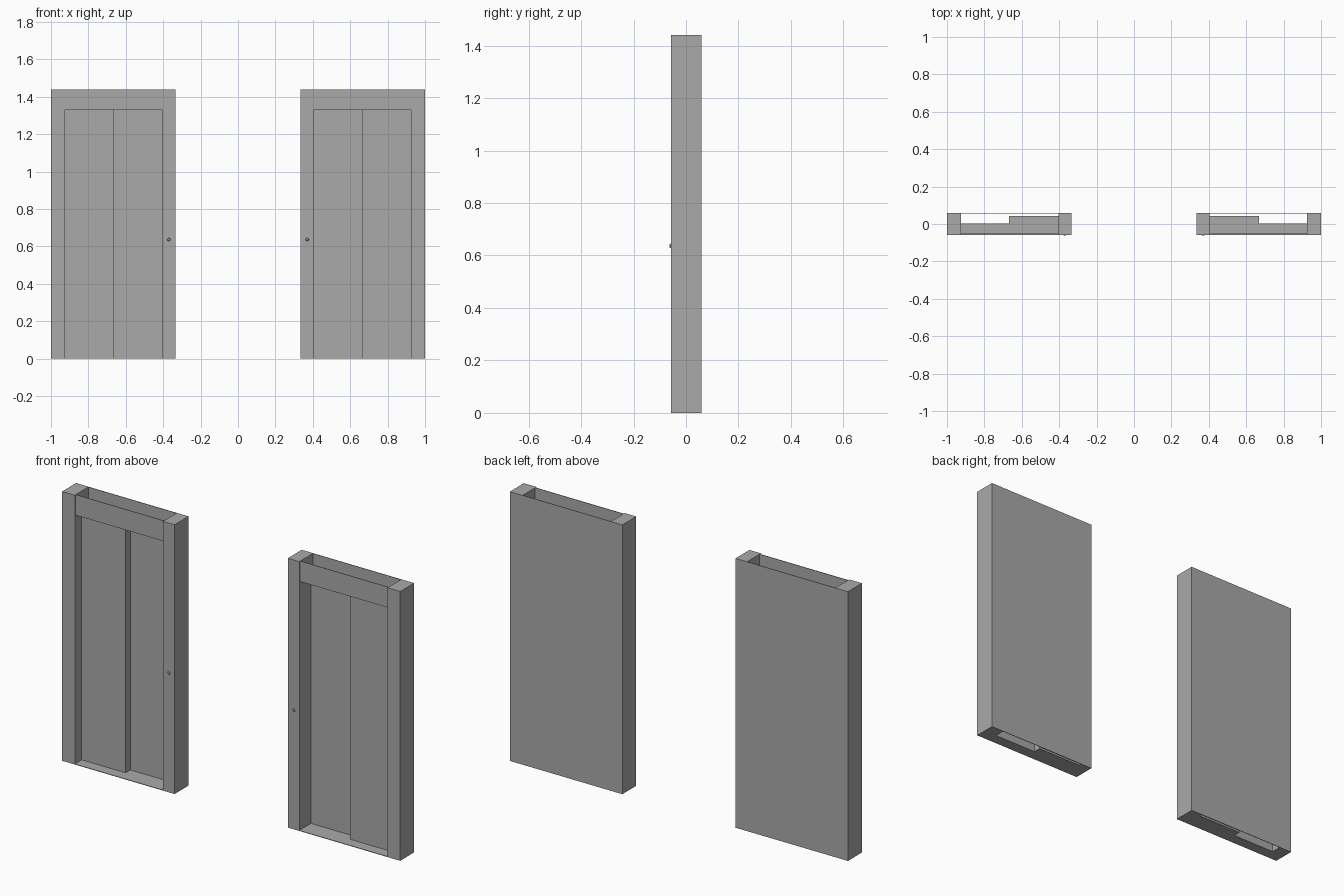
import bpy
import bmesh

cube = bpy.data.objects.get("Cube")
if cube:
    bpy.data.objects.remove(cube, do_unlink=True)

# Single flat grey finish
grey = bpy.data.materials.new("plain grey")
grey.use_nodes = True
colour = (0.4, 0.4, 0.4, 1)
grey.diffuse_color = colour
grey.node_tree.nodes["Principled BSDF"].inputs["Base Color"].default_value = colour


def prism(name, outline, z0, z1):
    """Closed solid made by raising a plan outline from z0 to z1."""
    bm = bmesh.new()
    base = bm.faces.new([bm.verts.new((x, y, z0)) for x, y in outline])
    raised = bmesh.ops.extrude_face_region(bm, geom=[base])["geom"]
    verts = [v for v in raised if isinstance(v, bmesh.types.BMVert)]
    bmesh.ops.translate(bm, verts=verts, vec=(0, 0, z1 - z0))
    bmesh.ops.recalc_face_normals(bm, faces=bm.faces)
    mesh = bpy.data.meshes.new(name)
    bm.to_mesh(mesh)
    bm.free()
    mesh.materials.append(grey)
    obj = bpy.data.objects.new(name, mesh)
    bpy.context.collection.objects.link(obj)
    return obj


def box(name, x0, x1, y0, y1, z0, z1):
    return prism(name, [(x0, y0), (x1, y0), (x1, y1), (x0, y1)], z0, z1)


HEIGHT, LINTEL = 1.44, 1.33
FRONT, BACK = -0.058, 0.06
HEADER_Y, NEAR_Y, FAR_Y = -0.05, 0.0, 0.04
INNER, JAMB_IN, MIDDLE, JAMB_OUT, OUTER = 0.335, 0.403, 0.665, 0.925, 1.0
THIN = 0.003

for side, s in (("left", 1), ("right", -1)):
    # Frame posts
    box(side + "_inner_post", s * INNER, s * JAMB_IN, FRONT, BACK - THIN, 0, HEIGHT)
    box(side + "_outer_post", s * JAMB_OUT, s * OUTER, FRONT, BACK - THIN, 0, HEIGHT)

    # Header board and full back panel, with an open gap between them at the top
    box(side + "_header", s * JAMB_IN, s * JAMB_OUT, HEADER_Y, HEADER_Y + THIN, LINTEL, HEIGHT)
    box(side + "_back_panel", s * INNER, s * OUTER, BACK - THIN, BACK, 0, HEIGHT)

    # Two sliding doors, one set further back, and the step between them
    box(side + "_near_door", s * MIDDLE, s * JAMB_OUT, NEAR_Y, NEAR_Y + THIN, 0, LINTEL)
    box(side + "_far_door", s * JAMB_IN, s * MIDDLE, FAR_Y, FAR_Y + THIN, 0, LINTEL)
    box(side + "_door_edge", s * MIDDLE, s * (MIDDLE + THIN), NEAR_Y + THIN, FAR_Y + THIN, 0, LINTEL)

    # Sill and soffit follow the stepped door line
    def stepped(front):
        return [(s * JAMB_IN, front), (s * JAMB_OUT, front), (s * JAMB_OUT, NEAR_Y),
                (s * MIDDLE, NEAR_Y), (s * MIDDLE, FAR_Y), (s * JAMB_IN, FAR_Y)]
    prism(side + "_sill", stepped(FRONT), 0, THIN)
    prism(side + "_soffit", stepped(HEADER_Y), LINTEL, LINTEL + THIN)

    # Small call button on the inner post
    bpy.ops.mesh.primitive_cone_add(vertices=8, radius1=0.009, radius2=0.006, depth=0.004,
                                    location=(s * 0.37, FRONT - 0.002, 0.637),
                                    rotation=(1.5708, 0, 0))
    button = bpy.context.object
    button.name = side + "_call_button"
    button.data.materials.append(grey)
